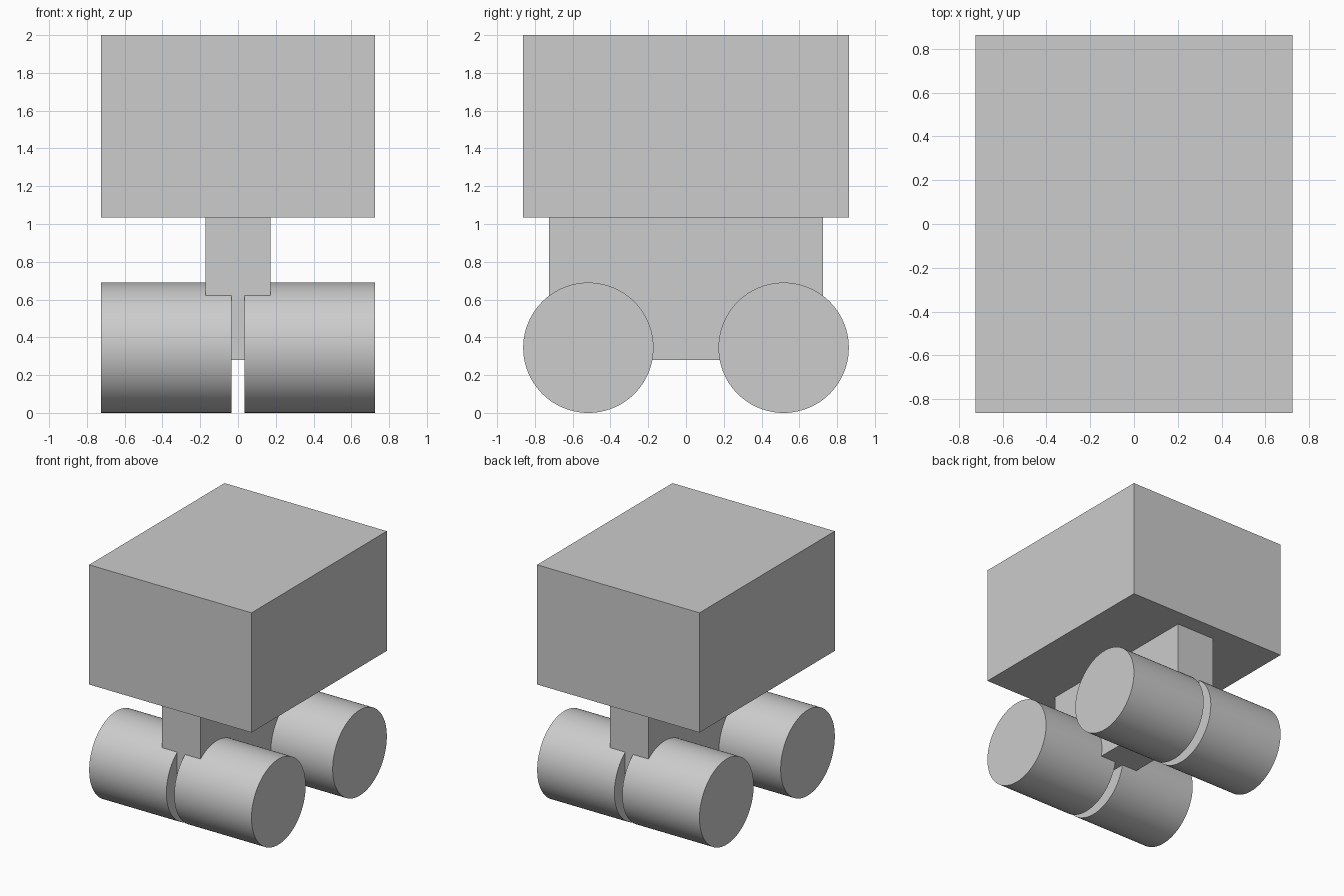
import bpy
import math

# Remove the default object
if "Cube" in bpy.data.objects:
    bpy.data.objects.remove(bpy.data.objects["Cube"], do_unlink=True)

# Single grey material
GREY = (0.604, 0.604, 0.604, 1.0)
grey = bpy.data.materials.new("light_grey")
grey.use_nodes = True
grey.diffuse_color = GREY
grey.node_tree.nodes["Principled BSDF"].inputs["Base Color"].default_value = GREY


def add_box(name, width, depth, bottom, top):
    """Box centred on x and y, spanning the given heights."""
    bpy.ops.mesh.primitive_cube_add(size=1, location=(0, 0, (bottom + top) / 2))
    obj = bpy.context.object
    obj.name = name
    obj.scale = (width, depth, top - bottom)
    bpy.ops.object.transform_apply(location=False, rotation=False, scale=True)
    obj.data.materials.append(grey)
    return obj


def add_wheel(name, side, end):
    """Wide roller lying along x, flush with the outer side of the body."""
    x = side * (INNER + OUTER) / 2
    bpy.ops.mesh.primitive_cylinder_add(
        vertices=96, radius=RADIUS, depth=OUTER - INNER,
        location=(x, end * AXLE_Y, RADIUS), rotation=(0, math.pi / 2, 0))
    obj = bpy.context.object
    obj.name = name
    bpy.ops.object.shade_smooth_by_angle(angle=math.radians(30))
    obj.data.materials.append(grey)
    return obj


RADIUS = 0.345
AXLE_Y = 0.517
INNER, OUTER = 0.035, 0.724

# Body block and the central chassis beam under it
add_box("body", 2 * OUTER, 2 * (AXLE_Y + RADIUS), 1.035, 2.0)
add_box("chassis", 0.345, 1.448, 0.28, 1.035)

# Four wheels, in pairs with a narrow gap along the centre
for side, side_name in ((1, "left"), (-1, "right")):
    for end, end_name in ((-1, "front"), (1, "back")):
        add_wheel(f"{end_name}_{side_name}_wheel", side, end)
